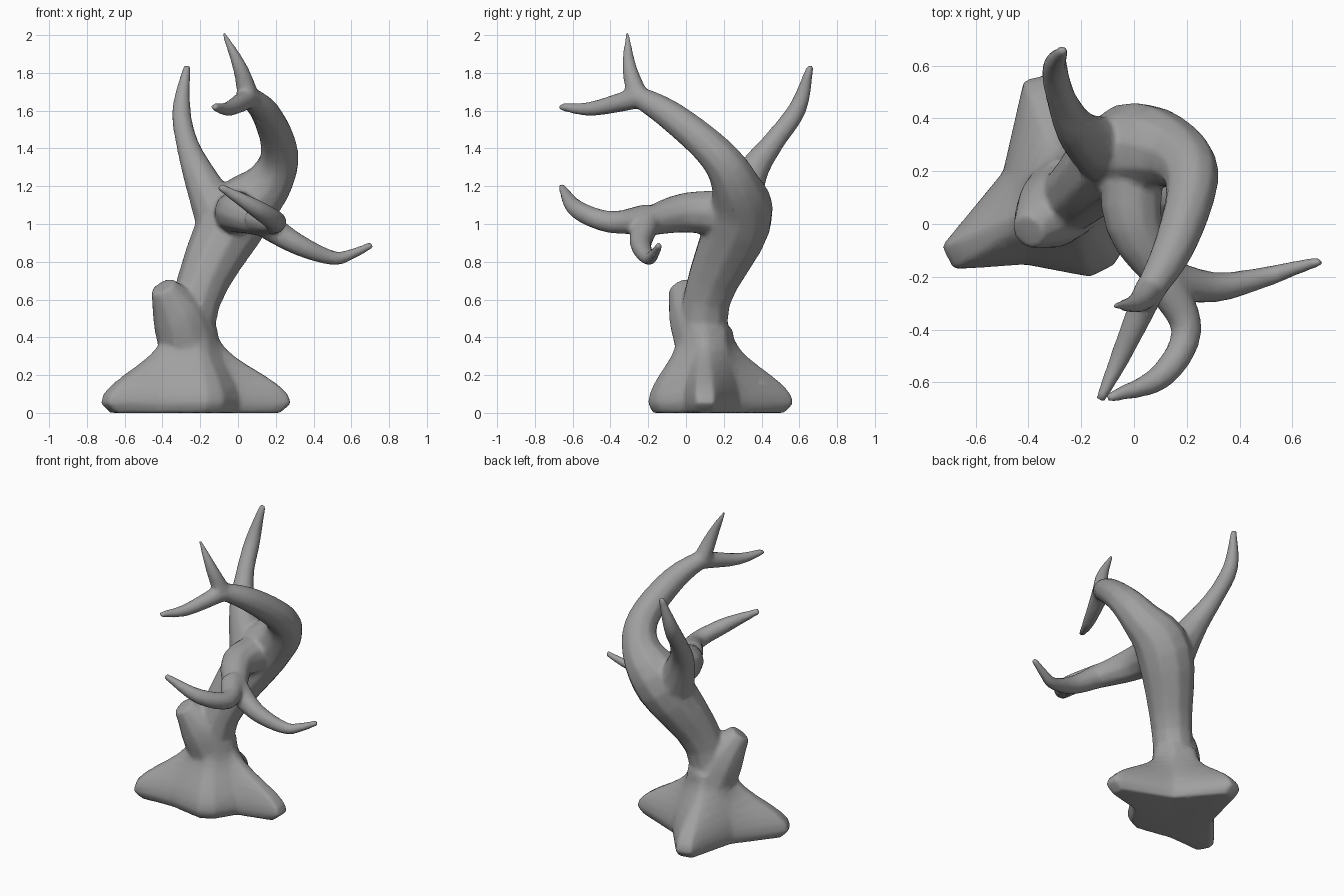
import bpy, bmesh, math
from mathutils import Vector

cube = bpy.data.objects.get("Cube")
if cube:
    bpy.data.objects.remove(cube, do_unlink=True)

SIDES = 10
STEPS = 4
bm = bmesh.new()


def skin(rings):
    """Bridge a list of vertex rings into a closed tube."""
    count = len(rings[0])
    for lower, upper in zip(rings, rings[1:]):
        for i in range(count):
            j = (i + 1) % count
            bm.faces.new((lower[i], lower[j], upper[j], upper[i]))
    bm.faces.new(rings[0][::-1])
    bm.faces.new(rings[-1])


def spline(points):
    """Smooth path through points whose fourth value is the radius."""
    knots = [Vector(point) for point in points]
    knots = [knots[0] * 2 - knots[1]] + knots + [knots[-1] * 2 - knots[-2]]
    path = []
    for before, start, end, after in zip(knots, knots[1:], knots[2:], knots[3:]):
        leave, arrive = (end - before) / 2, (after - start) / 2
        for step in range(STEPS):
            t = step / STEPS
            ease = t * t * (3 - 2 * t)
            path.append(start.lerp(end, ease) + leave * t * (1 - t) ** 2 - arrive * t * t * (1 - t))
    path.append(knots[-2])
    return path


def limb(*points):
    """Tapered round limb, carried along its path without twist."""
    path = spline(points)
    last = len(path) - 1
    side = Vector((1, 0, 0))
    rings = []
    for i, point in enumerate(path):
        forward = (path[min(i + 1, last)] - path[max(i - 1, 0)]).to_3d().normalized()
        side = (side - forward * side.dot(forward)).normalized()
        across = forward.cross(side)
        ring = []
        for k in range(SIDES):
            angle = math.tau * k / SIDES
            spoke = side * math.cos(angle) + across * math.sin(angle)
            ring.append(bm.verts.new(point.to_3d() + spoke * point.w))
        rings.append(ring)
    skin(rings)


def flared_foot(centre, core_radius, tips, webs, tip_width, layer, layers):
    """Star of blunt webbed roots, drawn in towards the trunk as it rises."""
    outline = []
    for tip, following, web in zip(tips, tips[1:] + tips[:1], webs):
        outward = (tip - centre).normalized()
        edge = Vector((-outward.y, outward.x)) * tip_width
        valley = centre.lerp((tip + following) / 2, web)
        outline += [tip - edge, tip + edge, valley]
    rings = []
    for level in range(layers):
        # Widest just above the ground, tucked in underneath
        spread = math.cos(math.pi / 2 * (level - 1) / (layers - 2)) ** 2.5
        if level == 0:
            spread = .85
        ring = []
        for foot in outline:
            core = centre + (foot - centre).normalized() * core_radius
            place = core.lerp(foot, spread)
            ring.append(bm.verts.new((place.x, place.y, level * layer)))
        rings.append(ring)
    skin(rings)


# Roots in order: right-hand, front, left-hand, back, each with the web that follows it
root_tips = [Vector(tip) for tip in ((-.71, -.13), (-.12, -.18), (.28, .1), (-.37, .56))]
flared_foot(centre=Vector((-.26, .1)), core_radius=.15, tips=root_tips,
            webs=(1, .8, .8, .85), tip_width=.05, layer=.05, layers=10)

# Trunk sweeping into the upper limb
limb((-.27, .1, .2, .15), (-.22, .11, .6, .13), (-.02, .28, 1.02, .18), (.16, .26, 1.21, .13),
     (.22, .15, 1.38, .1), (.15, -.09, 1.58, .08), (.03, -.3, 1.7, .05))
# Upper fork: upright twig, then forward twig
limb((.06, -.25, 1.66, .06), (.01, -.3, 1.83, .04), (-.08, -.31, 2.02, .01))
limb((.06, -.25, 1.67, .06), (-.05, -.5, 1.61, .04), (-.13, -.67, 1.62, .02))
# Back spike
limb((-.06, .25, .95, .15), (-.2, .34, 1.25, .09), (-.27, .46, 1.43, .06),
     (-.3, .59, 1.61, .05), (-.27, .66, 1.84, .02))
# Front limb
limb((0, .3, 1.05, .13), (0, 0, 1.06, .11), (.15, -.24, 1, .07))
# Front fork: curling twig, then sideways twig
limb((.1, -.2, 1.03, .08), (.2, -.4, 1.01, .06), (.1, -.58, 1.08, .05), (-.1, -.66, 1.2, .02))
limb((.1, -.2, 1.03, .08), (.3, -.24, .9, .06), (.5, -.2, .82, .04),
     (.6, -.17, .84, .03), (.71, -.14, .89, .02))
# Broken stub
limb((-.26, .1, .35, .16), (-.32, .04, .53, .14), (-.4, -.03, .67, .07))

bmesh.ops.recalc_face_normals(bm, faces=bm.faces)
mesh = bpy.data.meshes.new("dead_tree")
bm.to_mesh(mesh)
bm.free()
tree = bpy.data.objects.new("dead_tree", mesh)
bpy.context.collection.objects.link(tree)

# Plain grey bark
bark = bpy.data.materials.new("grey_bark")
bark.use_nodes = True
grey = (.35, .35, .35, 1)
bark.diffuse_color = grey
bark.node_tree.nodes["Principled BSDF"].inputs["Base Color"].default_value = grey
mesh.materials.append(bark)

# Fuse the limbs into one smooth skin, soften the joints, thin the mesh
fuse = tree.modifiers.new("fuse", "REMESH")
fuse.mode = "VOXEL"
fuse.voxel_size = .011
fuse.use_smooth_shade = True
soften = tree.modifiers.new("soften", "SMOOTH")
soften.iterations = 14
thin = tree.modifiers.new("thin", "DECIMATE")
thin.ratio = .12
